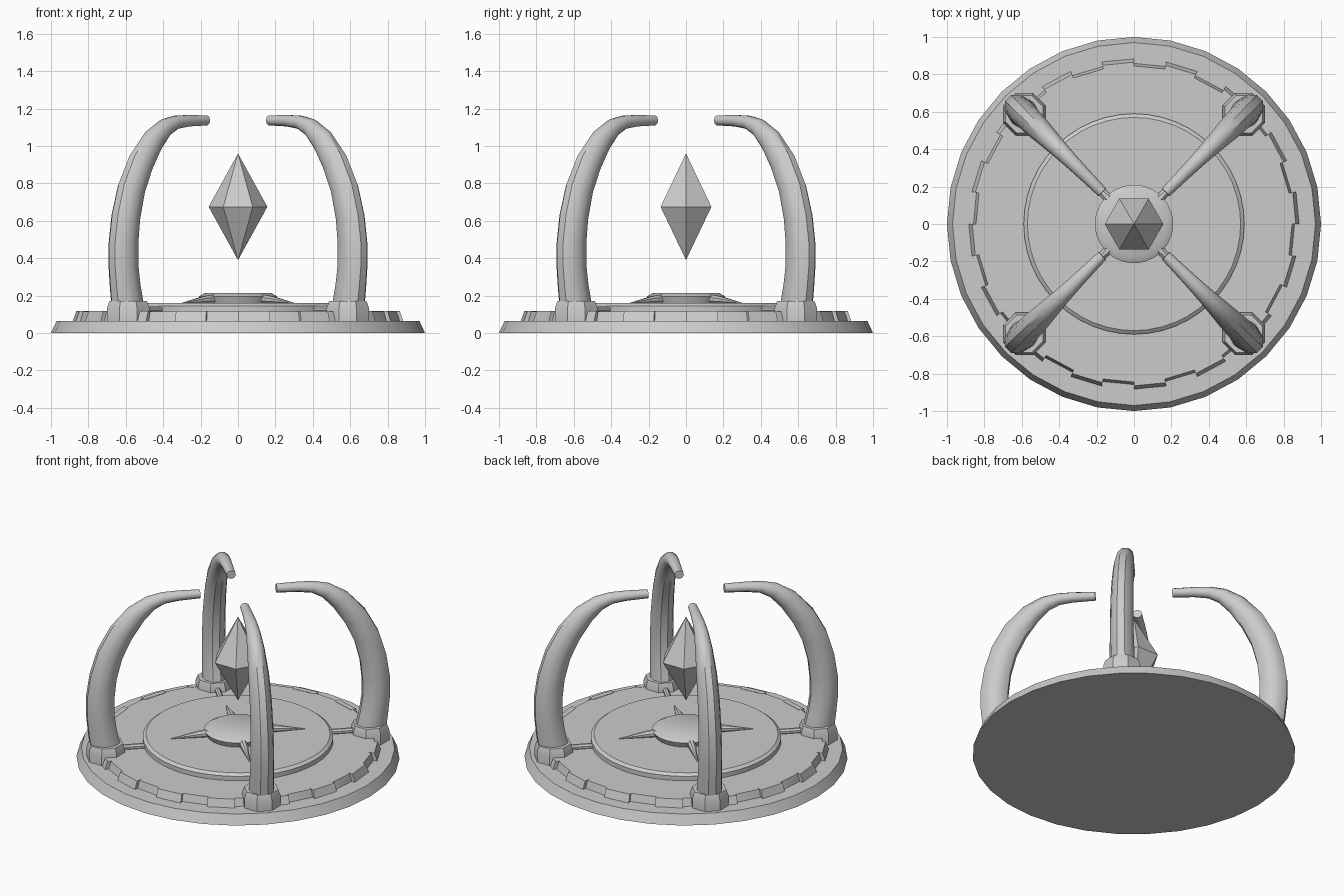
import bpy, bmesh, math
from mathutils import Vector

if "Cube" in bpy.data.objects:
    bpy.data.objects.remove(bpy.data.objects["Cube"])

grey = bpy.data.materials.new("stone_grey")
grey.diffuse_color = (0.6, 0.6, 0.6, 1)
grey.use_nodes = True
grey.node_tree.nodes["Principled BSDF"].inputs["Base Color"].default_value = grey.diffuse_color
DIAGONALS = [math.radians(45 + 90 * i) for i in range(4)]


def finish(bm, name, smooth=True, angle=30):
    bmesh.ops.recalc_face_normals(bm, faces=bm.faces)
    mesh = bpy.data.meshes.new(name)
    bm.to_mesh(mesh)
    bm.free()
    mesh.materials.append(grey)
    ob = bpy.data.objects.new(name, mesh)
    bpy.context.collection.objects.link(ob)
    if smooth:
        bpy.ops.object.select_all(action='DESELECT')
        ob.select_set(True)
        bpy.context.view_layer.objects.active = ob
        bpy.ops.object.shade_smooth_by_angle(angle=math.radians(angle))
    return ob


def skin(bm, rings):
    """Join rings of points into a capped tube."""
    loops = [[bm.verts.new(p) for p in ring] for ring in rings]
    n = len(loops[0])
    for a, b in zip(loops, loops[1:]):
        for i in range(n):
            j = (i + 1) % n
            bm.faces.new((a[i], a[j], b[j], b[i]))
    bm.faces.new(loops[0])
    bm.faces.new(loops[-1])


def circle(r, z, n, centre=(0, 0), turn=0.0):
    return [Vector((centre[0] + r * math.cos(turn + math.tau * i / n),
                    centre[1] + r * math.sin(turn + math.tau * i / n), z)) for i in range(n)]


def lathe(name, profile, n=32, centre=(0, 0), turn=0.0):
    bm = bmesh.new()
    skin(bm, [circle(r, z, n, centre, turn) for r, z in profile])
    return finish(bm, name)


def sweep(name, path, angle, n=10):
    """Elliptical tube in a radial plane; path rows: radius, z, radial half, side half."""
    out = Vector((math.cos(angle), math.sin(angle), 0))
    side = Vector((-out.y, out.x, 0))
    up = Vector((0, 0, 1))
    pts = [out * p[0] + up * p[1] for p in path]
    rings = []
    for i, p in enumerate(path):
        tangent = (pts[min(i + 1, len(pts) - 1)] - pts[max(i - 1, 0)]).normalized()
        normal = side.cross(tangent)
        rings.append([pts[i] + normal * p[2] * math.cos(math.tau * (k + .5) / n)
                      + side * p[3] * math.sin(math.tau * (k + .5) / n) for k in range(n)])
    bm = bmesh.new()
    skin(bm, rings)
    return finish(bm, name, angle=40)


# Stacked round platform
lathe("base_disc", [(1.0, 0), (0.97, 0.065)])
lathe("middle_disc", [(0.86, 0.06), (0.845, 0.115)])
lathe("inner_disc", [(0.59, 0.11), (0.59, 0.145), (0.57, 0.16)], 48)
lathe("hub", [(0.19, 0.15), (0.21, 0.195), (0.175, 0.215)], 24)

# Alternating sloped blocks around the middle disc
bm = bmesh.new()
for i in range(0, 32, 2):
    a, b = math.tau * i / 32, math.tau * (i + 1) / 32
    skin(bm, [[Vector((r * math.cos(t), r * math.sin(t), z))
               for r, t in ((0.83, a), (outer, a), (outer, b), (0.83, b))]
              for outer, z in ((0.885, 0.06), (0.865, 0.117))])
finish(bm, "rim_blocks", smooth=False)

# Curved arms, sockets, connecting bars and hub spikes
ARM = [(0.835, 0.15, 0.098, 0.08), (0.853, 0.25, 0.092, 0.077),
       (0.866, 0.36, 0.09, 0.074), (0.866, 0.48, 0.09, 0.073),
       (0.848, 0.62, 0.087, 0.072), (0.806, 0.77, 0.084, 0.069),
       (0.735, 0.91, 0.079, 0.065), (0.64, 1.03, 0.066, 0.055),
       (0.55, 1.099, 0.049, 0.046), (0.47, 1.127, 0.037, 0.04),
       (0.38, 1.135, 0.032, 0.035), (0.24, 1.137, 0.028, 0.029)]
for i, angle in enumerate(DIAGONALS, 1):
    spot = (0.83 * math.cos(angle), 0.83 * math.sin(angle))
    sweep(f"arm_{i}", ARM, angle)
    lathe(f"arm_socket_{i}", [(0.122, 0.06), (0.122, 0.135), (0.108, 0.172)], 8,
          spot, angle + math.pi / 8)
    sweep(f"connecting_bar_{i}", [(0.56, 0.127, 0.018, 0.018), (0.77, 0.127, 0.018, 0.018)],
          angle, 8)
    sweep(f"hub_spike_{i}", [(0.19, 0.181, 0.026, 0.026), (0.25, 0.178, 0.022, 0.023),
                             (0.42, 0.161, 0.002, 0.002)], angle, 8)

# Floating six-sided crystal
bm = bmesh.new()
belt = [bm.verts.new(p) for p in circle(0.157, 0.675, 6)]
for z in (0.96, 0.39):
    tip = bm.verts.new((0, 0, z))
    for i in range(6):
        bm.faces.new((belt[i], belt[(i + 1) % 6], tip))
finish(bm, "crystal", smooth=False)
